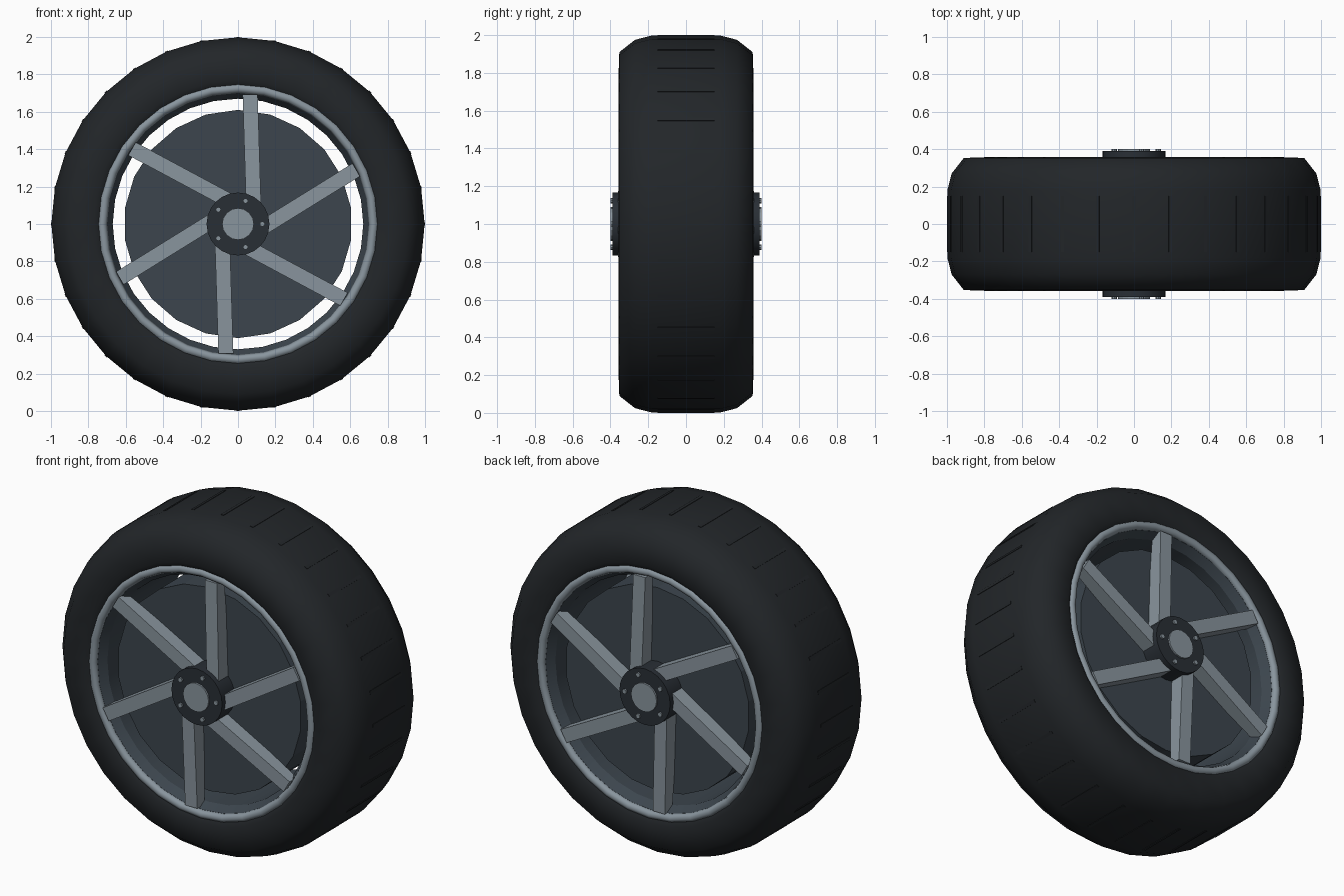
import bpy, bmesh, math
from mathutils import Vector, Matrix

if "Cube" in bpy.data.objects:
    bpy.data.objects.remove(bpy.data.objects["Cube"])

CENTRE = Vector((0, 0, 1))


def material(name, rgb):
    m = bpy.data.materials.new(name)
    m.diffuse_color = (*rgb, 1)
    m.use_nodes = True
    m.node_tree.nodes["Principled BSDF"].inputs["Base Color"].default_value = m.diffuse_color
    return m


RUBBER = material("rubber", (0.016, 0.019, 0.022))
DARK = material("dark_metal", (0.045, 0.06, 0.075))
HUB = material("hub_metal", (0.022, 0.028, 0.036))
ALLOY = material("alloy", (0.25, 0.30, 0.34))


def finish(bm, name, mat, smooth=None):
    bmesh.ops.recalc_face_normals(bm, faces=bm.faces)
    me = bpy.data.meshes.new(name)
    bm.to_mesh(me)
    bm.free()
    me.materials.append(mat)
    ob = bpy.data.objects.new(name, me)
    ob.location = CENTRE
    bpy.context.collection.objects.link(ob)
    if smooth:
        bpy.ops.object.select_all(action='DESELECT')
        bpy.context.view_layer.objects.active = ob
        ob.select_set(True)
        bpy.ops.object.shade_smooth_by_angle(angle=math.radians(smooth))
    return ob


def lathe(name, profile, n, mat, smooth=None):
    """Revolve a closed (y, r) profile around the y axis."""
    bm = bmesh.new()
    rings = []
    for i in range(n):
        a = 2 * math.pi * i / n
        rings.append([bm.verts.new((r * math.cos(a), y, r * math.sin(a))) for y, r in profile])
    k = len(profile)
    for i in range(n):
        p, q = rings[i], rings[(i + 1) % n]
        for j in range(k):
            bm.faces.new((p[j], p[(j + 1) % k], q[(j + 1) % k], q[j]))
    return finish(bm, name, mat, smooth)


def add_disc(bm, r, y0, y1, n, x=0, z=0):
    """Add a capped cylinder along y."""
    m = Matrix.Translation((x, (y0 + y1) / 2, z)) @ Matrix.Rotation(math.pi / 2, 4, 'X')
    bmesh.ops.create_cone(bm, cap_ends=True, segments=n, radius1=r, radius2=r,
                          depth=abs(y1 - y0), matrix=m)


def cylinder(name, r, y0, y1, n, mat, smooth=None):
    bm = bmesh.new()
    add_disc(bm, r, y0, y1, n)
    return finish(bm, name, mat, smooth)


# Tyre
half = [(0.18, 0.998), (0.27, 0.975), (0.353, 0.91), (0.358, 0.77), (0.325, 0.715), (0.28, 0.70)]
lathe("tyre", half + [(-y, r) for y, r in reversed(half)], 32, RUBBER, 60)

# Thin tread bars on every tread corner
bm = bmesh.new()
for i in range(32):
    m = (Matrix.Rotation(2 * math.pi * i / 32, 4, 'Y') @ Matrix.Translation((0.99, 0, 0))
         @ Matrix.Diagonal((0.02, 0.30, 0.018, 1)))
    bmesh.ops.create_cube(bm, size=1, matrix=m)
finish(bm, "tread_bars", RUBBER)

# Rim barrel
lathe("rim_barrel", [(-0.33, 0.70), (-0.28, 0.67), (0.28, 0.67), (0.33, 0.70),
                     (0.33, 0.715), (-0.33, 0.715)], 32, DARK, 30)

# Drum behind the spokes
cylinder("centre_drum", 0.61, -0.27, 0.27, 22, DARK)

for s, side in ((-1, "front"), (1, "back")):
    # Rim lip
    lip = [(s * 0.332 + 0.025 * math.cos(t * math.pi / 4),
            0.725 + 0.025 * math.sin(t * math.pi / 4)) for t in range(8)]
    lathe(side + "_rim_lip", lip, 32, ALLOY, 60)

    # Six offset spokes, deeper at the hub than at the rim
    bm = bmesh.new()
    for i in range(6):
        rot = Matrix.Rotation(math.pi / 3 * i, 4, 'Y')
        ends = []
        for x, z, y0, y1 in ((0.085, 0.05, 0.36, 0.25), (0.065, 0.692, 0.35, 0.28)):
            ends.append([bm.verts.new(rot @ Vector((x + dx, s * y, z)))
                         for dx, y in ((-0.04, y0), (0.04, y0), (0.04, y1), (-0.04, y1))])
        a, b = ends
        bm.faces.new(a)
        bm.faces.new(b)
        for j in range(4):
            k = (j + 1) % 4
            bm.faces.new((a[j], a[k], b[k], b[j]))
    finish(bm, side + "_spokes", ALLOY)

    # Hub, centre cap and five lug nuts
    cylinder(side + "_hub", 0.168, s * 0.25, s * 0.39, 24, HUB, 30)
    cylinder(side + "_hub_cap", 0.085, s * 0.38, s * 0.40, 16, ALLOY)
    bm = bmesh.new()
    for i in range(5):
        a = 2 * math.pi * i / 5
        add_disc(bm, 0.014, s * 0.38, s * 0.40, 8, 0.13 * math.cos(a), 0.13 * math.sin(a))
    finish(bm, side + "_lug_nuts", ALLOY)
